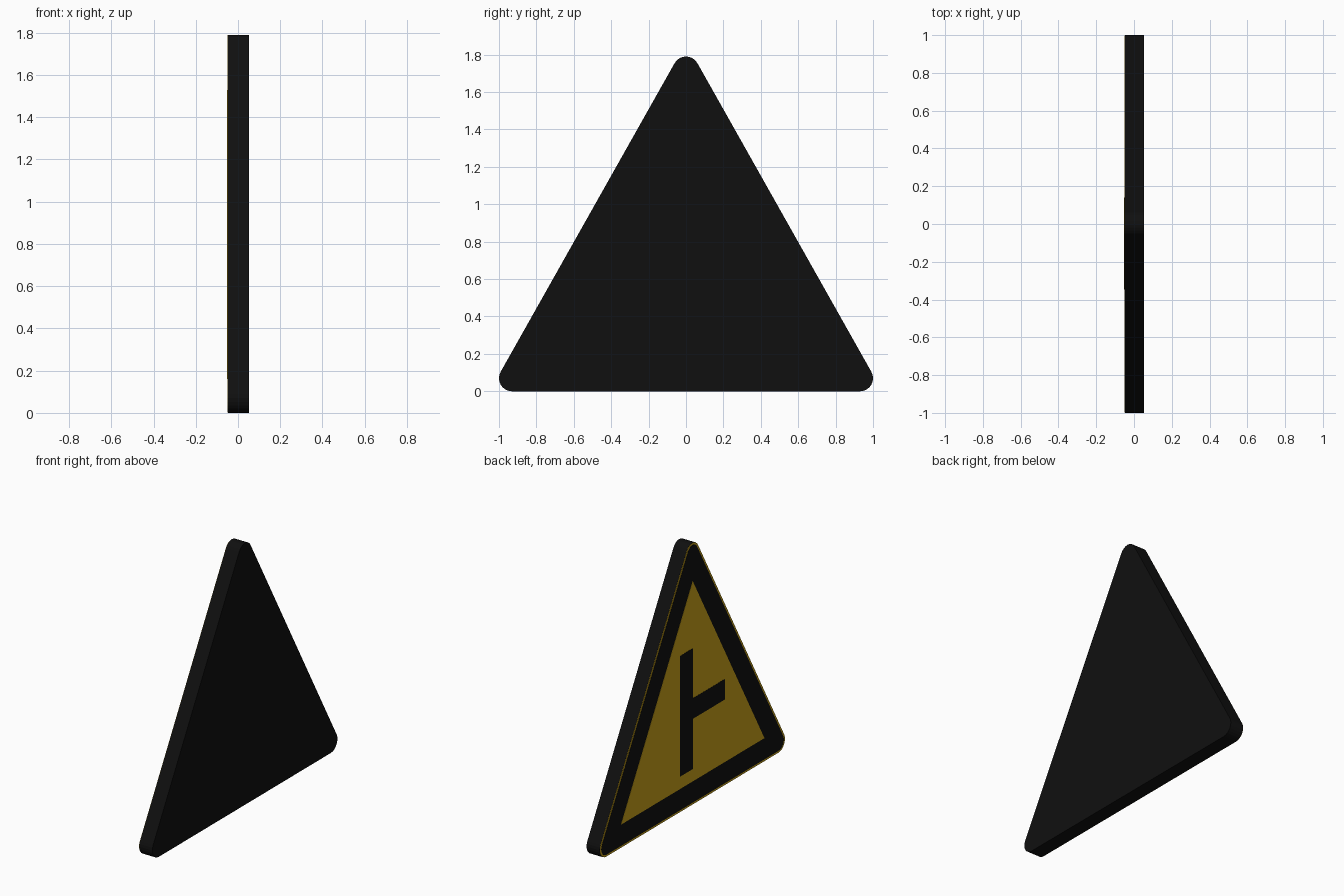
import bpy
import math

cube = bpy.data.objects.get("Cube")
if cube:
    bpy.data.objects.remove(cube, do_unlink=True)


def material(name, rgb):
    m = bpy.data.materials.new(name)
    m.use_nodes = True
    m.diffuse_color = (*rgb, 1)
    m.node_tree.nodes["Principled BSDF"].inputs["Base Color"].default_value = (*rgb, 1)
    return m


black = material("black", (0.005, 0.005, 0.005))
yellow = material("yellow", (0.6, 0.37, 0.01))

BACK, FACE = 0.052, -0.05


def rounded_triangle(inset, steps=8):
    """Outline in (y, z): three corner arcs around fixed centres."""
    r = 0.07 - inset
    centres = [(0.93, 0.07), (0, 1.72), (-0.93, 0.07)]
    tilt = math.atan2(1.65, 0.93)
    side = math.pi / 2 - tilt
    arcs = [(-math.pi / 2, side), (side, math.pi - side),
            (math.pi - side, 1.5 * math.pi)]
    return [(cy + r * math.cos(a + (b - a) * i / steps),
             cz + r * math.sin(a + (b - a) * i / steps))
            for (cy, cz), (a, b) in zip(centres, arcs) for i in range(steps + 1)]


def prism(name, outline, x_front, x_back, mat):
    """Extrude a (y, z) outline along x."""
    n = len(outline)
    verts = [(x, y, z) for x in (x_front, x_back) for y, z in outline]
    faces = [tuple(reversed(range(n))), tuple(range(n, 2 * n))]
    faces += [(i, (i + 1) % n, (i + 1) % n + n, i + n) for i in range(n)]
    mesh = bpy.data.meshes.new(name)
    mesh.from_pydata(verts, [], faces)
    mesh.materials.append(mat)
    obj = bpy.data.objects.new(name, mesh)
    bpy.context.collection.objects.link(obj)
    return obj


# Thick sign body
prism("sign_body", rounded_triangle(0), FACE + 0.003, BACK, black)

# Printed face: yellow edge line, black border, yellow field
prism("edge_line", rounded_triangle(0.001), FACE + 0.001, FACE + 0.004, yellow)
prism("border", rounded_triangle(0.014), FACE, FACE + 0.003, black)
prism("yellow_field", [(0.775, 0.16), (0, 1.53), (-0.775, 0.16)],
      FACE - 0.001, FACE + 0.002, yellow)

# Side road symbol
symbol = [(0.14, 0.245), (0.14, 1.07), (0, 1.07), (0, 0.728),
          (-0.348, 0.728), (-0.348, 0.588), (0, 0.588), (0, 0.245)]
prism("junction_symbol", symbol, FACE - 0.002, FACE + 0.001, black)
